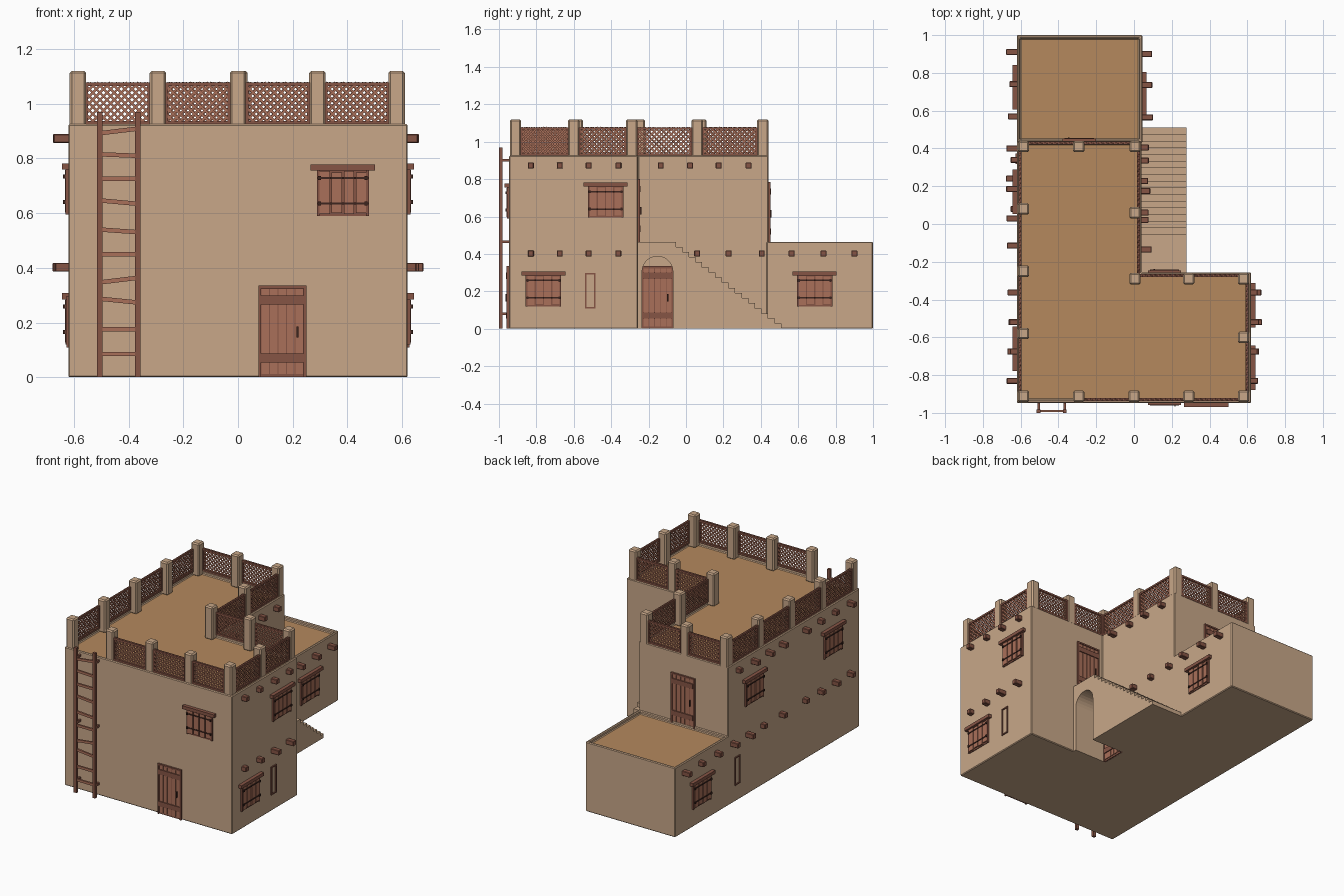
import bpy, bmesh, random
from math import pi, sin, cos, radians
from mathutils import Matrix, Vector

if "Cube" in bpy.data.objects:
    bpy.data.objects.remove(bpy.data.objects["Cube"])

random.seed(4)


def material(name, col):
    m = bpy.data.materials.new(name)
    m.diffuse_color = (*col, 1)
    m.use_nodes = True
    m.node_tree.nodes["Principled BSDF"].inputs["Base Color"].default_value = m.diffuse_color
    return m


CLAY = material("clay", (0.58, 0.39, 0.25))
ROOF = material("roof_earth", (0.46, 0.25, 0.11))
PLANK = material("plank_wood", (0.40, 0.16, 0.10))
WOOD = material("dark_wood", (0.24, 0.09, 0.06))
IRON = material("iron", (0.045, 0.018, 0.013))


def finish(name, bm, mats, bevel=0):
    bmesh.ops.recalc_face_normals(bm, faces=bm.faces)
    me = bpy.data.meshes.new(name)
    bm.to_mesh(me)
    bm.free()
    for m in mats:
        me.materials.append(m)
    ob = bpy.data.objects.new(name, me)
    bpy.context.collection.objects.link(ob)
    if bevel:
        mod = ob.modifiers.new("bevel", 'BEVEL')
        mod.width, mod.segments = bevel, 1
    return ob


def boxes(name, parts, mat, M=Matrix(), bevel=0):
    """parts: (centre, size, tilt about local y)"""
    bm = bmesh.new()
    for c, s, *t in parts:
        L = Matrix.Translation(c) @ Matrix.Rotation(t[0] if t else 0, 4, 'Y')
        bmesh.ops.create_cube(bm, size=1, matrix=M @ L @ Matrix.Diagonal((*s, 1)))
    return finish(name, bm, [mat], bevel)


def on_wall(x, y, z, side):
    """Local frame on a wall: x along it, -y pointing outward."""
    ang = {"front": 0, "right": 90, "back": 180, "left": -90}[side]
    return Matrix.Translation((x, y, z)) @ Matrix.Rotation(radians(ang), 4, 'Z')


# Clay blocks with a raised rim and a sunken earth roof
def block(name, outline, h, rim=0.024, drop=0.022):
    bm = bmesh.new()
    base = bm.faces.new([bm.verts.new((x, y, 0)) for x, y in outline])
    ext = bmesh.ops.extrude_face_region(bm, geom=[base], use_keep_orig=True)["geom"]
    bmesh.ops.translate(bm, verts=[v for v in ext if isinstance(v, bmesh.types.BMVert)], vec=(0, 0, h))
    top = next(f for f in ext if isinstance(f, bmesh.types.BMFace))
    bmesh.ops.recalc_face_normals(bm, faces=bm.faces)
    bmesh.ops.inset_region(bm, faces=[top], thickness=rim)
    low = bmesh.ops.extrude_face_region(bm, geom=[top])["geom"]
    bmesh.ops.translate(bm, verts=[v for v in low if isinstance(v, bmesh.types.BMVert)], vec=(0, 0, -drop))
    if top.is_valid:
        bm.faces.remove(top)
    for f in low:
        if isinstance(f, bmesh.types.BMFace):
            f.material_index = 1
    return finish(name, bm, [CLAY, ROOF], 0.005)


block("main_house", [(-0.62, -0.947), (0.62, -0.947), (0.62, -0.257), (0.04, -0.257),
                     (0.04, 0.44), (-0.62, 0.44)], 0.925)
block("rear_room", [(-0.62, 0.43), (0.044, 0.43), (0.044, 1.0), (-0.62, 1.0)], 0.465)

# Outside stair with landing and arched passage, as one side profile
N, top_z, y_top, y_end = 17, 0.465, -0.09, 0.51
prof = [(-0.262, 0), (-0.235, 0)]
prof += [(-0.1525 - 0.0825 * cos(pi * i / 14), 0.305 + 0.0825 * sin(pi * i / 14)) for i in range(15)]
prof += [(-0.07, 0), (y_end, 0)]
dy, dz = (y_end - y_top) / N, top_z / N
for i in range(N):
    prof += [(y_end - i * dy, (i + 1) * dz), (y_end - (i + 1) * dy, (i + 1) * dz)]
prof[-1:] = [(-0.262, top_z)]
bm = bmesh.new()
face = bm.faces.new([bm.verts.new((0.035, y, z)) for y, z in prof])
ext = bmesh.ops.extrude_face_region(bm, geom=[face], use_keep_orig=True)["geom"]
bmesh.ops.translate(bm, verts=[v for v in ext if isinstance(v, bmesh.types.BMVert)], vec=(0.242, 0, 0))
finish("outside_stair", bm, [CLAY])

# Roof posts, going round the parapet from the front left corner
posts = [(-0.585, -0.912), (-0.293, -0.912), (0, -0.912), (0.29, -0.912), (0.58, -0.912),
         (0.58, -0.6), (0.58, -0.29), (0.29, -0.29), (0.005, -0.29), (0.005, 0.06),
         (0.005, 0.41), (-0.293, 0.41), (-0.585, 0.41), (-0.585, 0.08), (-0.585, -0.25), (-0.585, -0.58)]
boxes("roof_posts", [((x, y, 1.01), (0.06, 0.06, 0.22)) for x, y in posts], CLAY, bevel=0.008)


# Lattice panels between posts; the first gap stays open for the ladder
def lattice(name, a, b):
    a, b = Vector((*a, 0)), Vector((*b, 0))
    d = (b - a).normalized()
    M = Matrix.Translation((a + b) / 2) @ Matrix.Rotation(d.xy.angle_signed(Vector((1, 0))), 4, 'Z')
    w, z0, z1, y, step = (b - a).length - 0.055, 0.925, 1.077, -0.018, 0.026
    zc, h = (z0 + z1) / 2, z1 - z0
    boxes(name + "_frame", [((0, y, z), (w, 0.016, 0.012)) for z in (z0 + 0.006, z1 - 0.006)] +
          [((s * (w / 2 - 0.005), y, zc), (0.01, 0.016, h)) for s in (-1, 1)], WOOD, M)
    strips, k = [], -(w + h) / 2 + step / 2
    while k < (w + h) / 2:
        lo, hi = max(-w / 2, k - h / 2), min(w / 2, k + h / 2)
        mid, ln = (lo + hi) / 2, (hi - lo) * 2 ** 0.5
        if hi - lo > 0.006:
            for s in (-1, 1):
                strips.append(((mid, y + s * 0.002, zc + s * (mid - k)), (ln, 0.004, 0.0085), -s * pi / 4))
        k += step
    boxes(name + "_strips", strips, PLANK, M)


for i in range(1, len(posts)):
    lattice(f"lattice_{i}", posts[i], posts[(i + 1) % len(posts)])


# Plank doors
def door(name, M):
    w, h = 0.175, 0.335
    boxes(name + "_frame", [((s * (w / 2 - 0.005), -0.004, h / 2), (0.01, 0.016, h)) for s in (-1, 1)] +
          [((0, -0.004, h - 0.005), (w, 0.016, 0.01)), ((0, 0, h / 2), (w, 0.008, h))], WOOD, M)
    boxes(name + "_planks", [((-0.062 + i * 0.031, -0.003, h / 2), (0.027, 0.011, h - 0.024)) for i in range(5)],
          PLANK, M)
    boxes(name + "_bars", [((0, -0.006, z), (w - 0.02, 0.018, 0.033)) for z in (0.07, 0.283)], WOOD, M)
    boxes(name + "_handle", [((0.055, -0.012, 0.165), (0.007, 0.012, 0.04))], IRON, M)


door("front_door", on_wall(0.162, -0.947, 0, "front"))
door("arch_door", on_wall(0.04, -0.1525, 0, "right"))
door("landing_door", on_wall(0.162, -0.257, 0.465, "back"))
door("rear_roof_door", on_wall(-0.29, 0.44, 0.45, "back"))


# Shuttered windows, origin at the bottom centre
def window(name, M):
    w, h = 0.19, 0.168
    boxes(name + "_frame", [((0, 0, h / 2), (w, 0.01, h)), ((0, -0.007, h + 0.008), (0.235, 0.032, 0.022))] +
          [((s * (w / 2 - 0.005), -0.004, h / 2), (0.01, 0.014, h)) for s in (-1, 1)], WOOD, M)
    boxes(name + "_shutter_boards",
          [((-0.066 + i * 0.044, -0.006, h / 2 + 0.001), (0.037, 0.014, h - 0.012 - 0.008 * (i % 2)))
           for i in range(4)], PLANK, M)
    boxes(name + "_straps", [((0, -0.013, z), (w - 0.004, 0.006, 0.008)) for z in (0.045, 0.138)] +
          [((s * 0.085, -0.013, z), (0.012, 0.012, 0.014)) for s in (-1, 1) for z in (0.045, 0.138)], IRON, M)


for name, spot in {"front_upper": (0.383, -0.947, 0.59, "front"), "right_lower": (0.62, -0.762, 0.12, "right"),
                   "right_upper": (0.62, -0.43, 0.595, "right"), "rear_room_right": (0.044, 0.688, 0.12, "right"),
                   "left_rear": (-0.62, 0.725, 0.12, "left"), "left_upper_back": (-0.62, 0.17, 0.595, "left"),
                   "left_upper_front": (-0.62, -0.66, 0.595, "left")}.items():
    window(name + "_window", on_wall(*spot))


# Narrow slit openings with wooden surrounds
for name, spot in {"right_slit": (0.62, -0.512, 0.203, "right"), "left_slit": (-0.62, 0.345, 0.203, "left")}.items():
    boxes(name + "_surround", [((s * 0.024, 0, 0), (0.008, 0.014, 0.188)) for s in (-1, 1)] +
          [((0, 0, s * 0.09), (0.056, 0.014, 0.008)) for s in (-1, 1)], WOOD, on_wall(*spot))


# Roof beam ends sticking out of the walls
def beam_ends(name, x, side, z, ys):
    s = 1 if side == "right" else -1
    parts = []
    for y in ys:
        out = random.uniform(0.03, 0.06)
        parts.append(((x + s * (out - 0.02) / 2, y, z), (out + 0.02, 0.032, 0.032)))
    boxes(name, parts, WOOD, bevel=0.003)


front_ys = [-0.83, -0.675, -0.52, -0.362]
beam_ends("right_upper_beams", 0.62, "right", 0.872, front_ys)
beam_ends("right_lower_beams", 0.62, "right", 0.402, front_ys)
beam_ends("wing_upper_beams", 0.04, "right", 0.872, [-0.135, 0.022, 0.175, 0.335])
beam_ends("wing_lower_beams", 0.042, "right", 0.402, [0.06, 0.228, 0.405, 0.565, 0.735, 0.9])
beam_ends("left_upper_beams", -0.62, "left", 0.872, front_ys + [-0.115, 0.03, 0.185, 0.34])
beam_ends("left_lower_beams", -0.62, "left", 0.402, front_ys + [-0.115, 0.08, 0.24, 0.40, 0.57, 0.74, 0.91])

# Ladder with crooked rungs and pegs into the wall
boxes("ladder_rails", [((x, -0.991, 0.485), (0.02, 0.018, 0.97)) for x in (-0.505, -0.367)], WOOD)
rungs = [(0.085, 0), (0.175, 0), (0.28, -0.1), (0.355, 0.12), (0.45, 0), (0.535, -0.07),
         (0.64, -0.09), (0.725, 0), (0.812, -0.04), (0.9, 0.12)]
boxes("ladder_rungs", [((-0.436, -0.99, z), (0.125, 0.012, 0.016), -t) for z, t in rungs], PLANK)
boxes("ladder_pegs", [((x, -0.964, z), (0.014, 0.04, 0.014)) for x in (-0.505, -0.367)
                      for z in (0.08, 0.465, 0.9)], WOOD)
